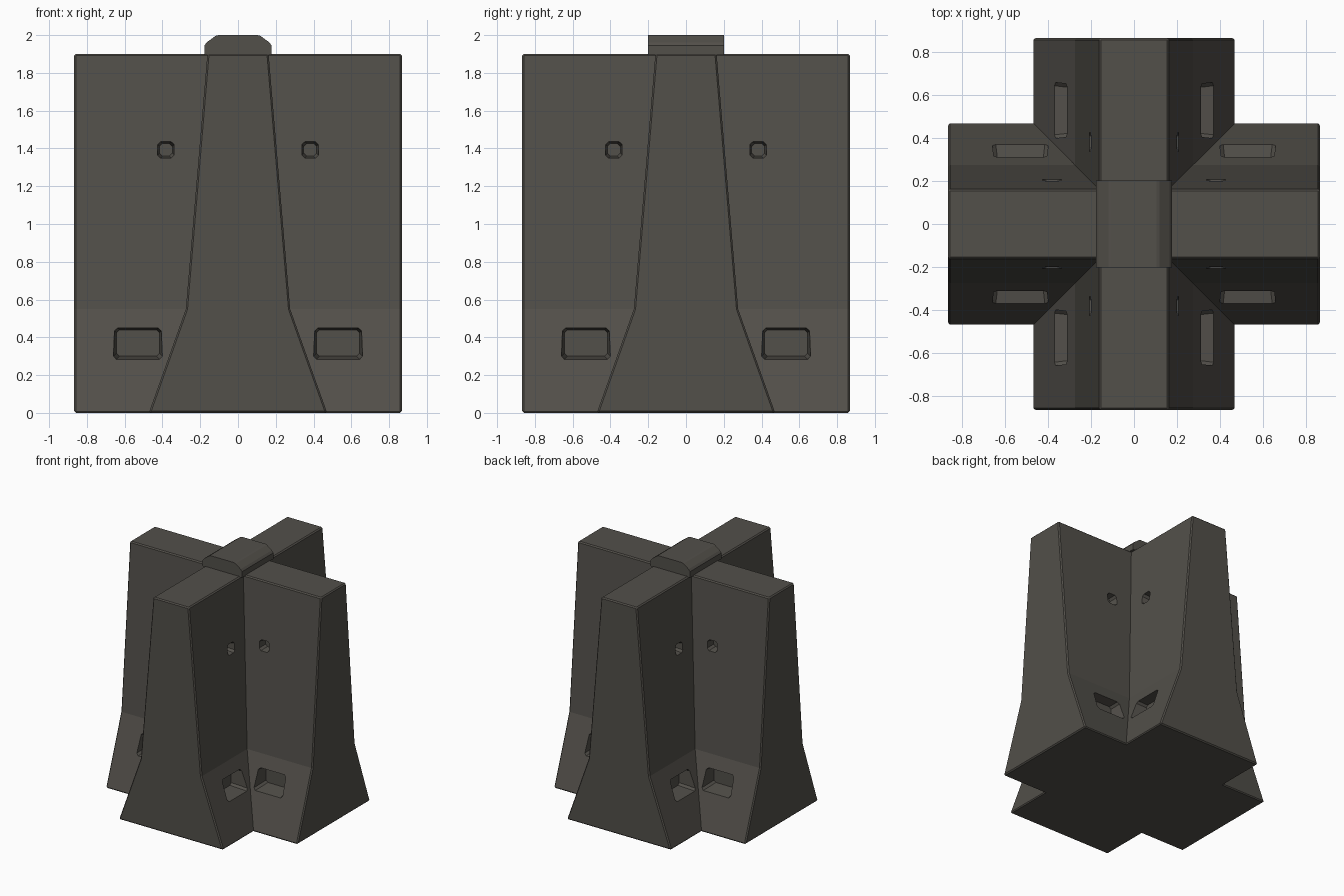
import bpy, bmesh, math
from mathutils import Matrix

if "Cube" in bpy.data.objects:
    bpy.data.objects.remove(bpy.data.objects["Cube"])

concrete = bpy.data.materials.new("dark concrete")
concrete.diffuse_color = (0.085, 0.079, 0.068, 1)
concrete.use_nodes = True
concrete.node_tree.nodes["Principled BSDF"].inputs["Base Color"].default_value = concrete.diffuse_color


def make_object(name, bm):
    bmesh.ops.recalc_face_normals(bm, faces=bm.faces[:])
    mesh = bpy.data.meshes.new(name)
    bm.to_mesh(mesh)
    bm.free()
    mesh.materials.append(concrete)
    obj = bpy.data.objects.new(name, mesh)
    bpy.context.collection.objects.link(obj)
    return obj


def stack(bm, rings):
    """Join closed rings of points into a capped solid."""
    rows = [[bm.verts.new(p) for p in ring] for ring in rings]
    n = len(rows[0])
    for a, b in zip(rows, rows[1:]):
        for i in range(n):
            bm.faces.new((a[i], a[(i + 1) % n], b[(i + 1) % n], b[i]))
    bm.faces.new(rows[0][::-1])
    bm.faces.new(rows[-1])


# Cross-shaped barrier body: one 12-sided plan, narrowing with height
ARM = 0.867


def cross(w, z):
    quarter = [(ARM, -w), (ARM, w), (w, w)]
    pts = []
    for q in range(4):
        for x, y in quarter:
            for _ in range(q):
                x, y = -y, x
            pts.append((x, y, z))
    return pts


bm = bmesh.new()
stack(bm, [cross(0.472, 0), cross(0.276, 0.55), cross(0.162, 1.9)])
bmesh.ops.recalc_face_normals(bm, faces=bm.faces[:])
sharp = [e for e in bm.edges if e.is_convex and e.calc_face_angle() > math.radians(30)]
bmesh.ops.bevel(bm, geom=sharp, offset=0.009, segments=1, affect='EDGES', profile=0.5)
body = make_object("barrier_body", bm)


# Recessed pockets on both sides of each arm
def pocket(bm, cx, cz, hw, hh, outer, inner, taper, turn, flip):
    part = bmesh.new()

    def rect(s, y, c=0.016):
        a, b = hw - s, hh - s
        pts = [(a, -b + c), (a, b - c), (a - c, b), (-a + c, b),
               (-a, b - c), (-a, -b + c), (-a + c, -b), (a - c, -b)]
        return [(cx + x, y, cz + z) for x, z in pts]

    stack(part, [rect(0, outer), rect(taper, inner)])
    mat = Matrix.Rotation(turn * math.pi / 2, 4, 'Z') @ Matrix.Diagonal((flip, 1, 1, 1))
    bmesh.ops.transform(part, matrix=mat, verts=part.verts[:])
    bmesh.ops.recalc_face_normals(part, faces=part.faces[:])
    tmp = bpy.data.meshes.new("pocket_part")
    part.to_mesh(tmp)
    part.free()
    bm.from_mesh(tmp)
    bpy.data.meshes.remove(tmp)


bm = bmesh.new()
for turn in range(4):
    for flip in (1, -1):
        pocket(bm, 0.53, 0.37, 0.136, 0.092, -0.42, -0.23, 0.022, turn, flip)
        pocket(bm, 0.382, 1.393, 0.051, 0.051, -0.25, -0.14, 0.017, turn, flip)
cutter = make_object("pocket_cutter", bm)
cutter.hide_render = True
cutter.hide_viewport = True
cut = body.modifiers.new("pockets", 'BOOLEAN')
cut.operation = 'DIFFERENCE'
cut.solver = 'EXACT'
cut.object = cutter

# Chamfered lifting cap over the crossing
bm = bmesh.new()
profile = [(-0.178, 1.895), (0.178, 1.895), (0.178, 1.945), (0.165, 1.962),
           (0.12, 1.995), (0.105, 2.0), (-0.105, 2.0), (-0.12, 1.995),
           (-0.165, 1.962), (-0.178, 1.945)]
stack(bm, [[(x, y, z) for x, z in profile] for y in (-0.202, 0.202)])
make_object("top_cap", bm)
